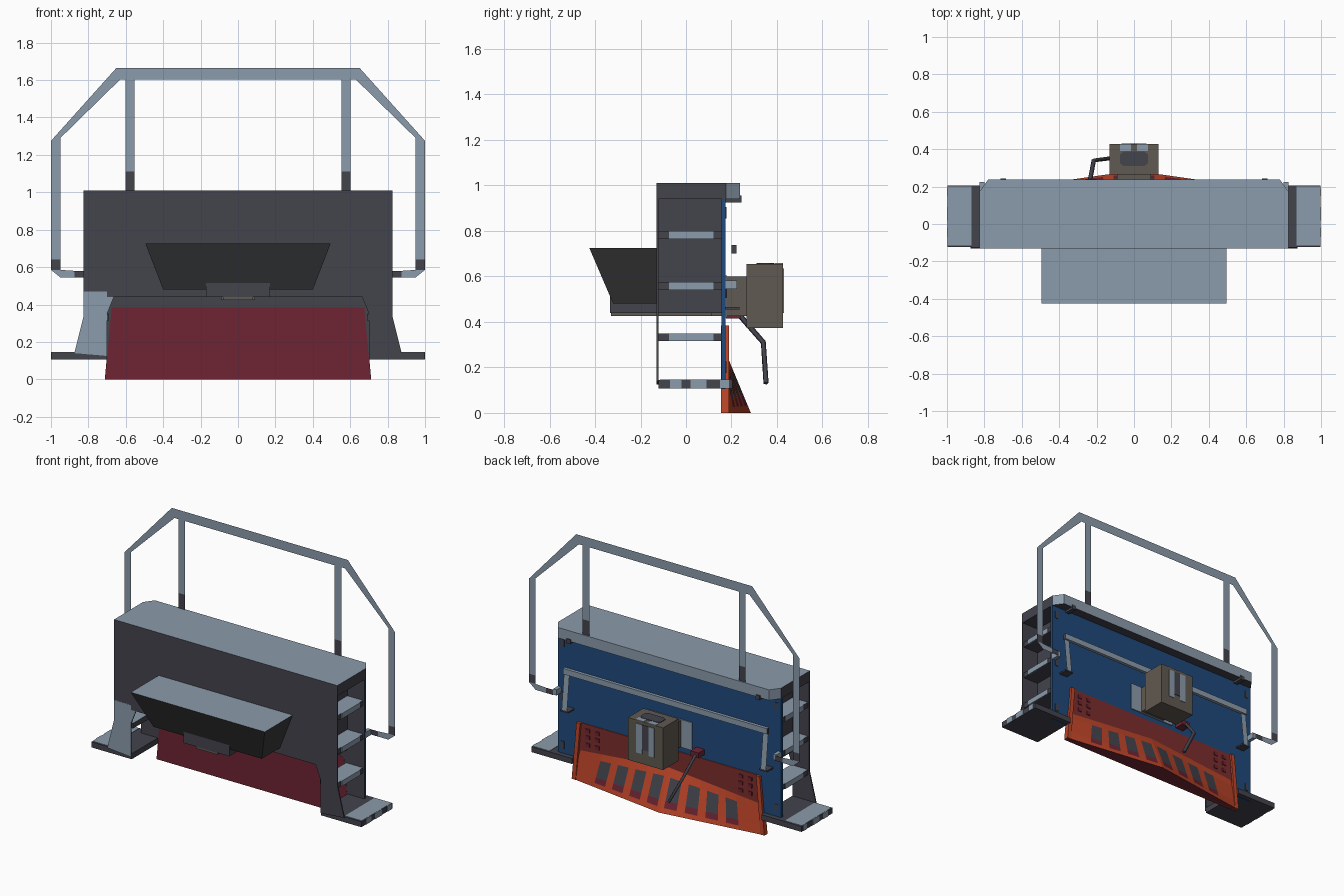
import bpy, bmesh
from mathutils import Vector

if "Cube" in bpy.data.objects:
    bpy.data.objects.remove(bpy.data.objects["Cube"])


def mat(name, rgb):
    m = bpy.data.materials.new(name)
    m.diffuse_color = (*rgb, 1)
    m.use_nodes = True
    m.node_tree.nodes["Principled BSDF"].inputs["Base Color"].default_value = m.diffuse_color
    return m


LIGHT = mat("light blue grey", (.26, .33, .41))
DARK = mat("charcoal", (.056, .056, .073))
BLACK = mat("soft black", (.04, .041, .043))
BLUE = mat("deep blue", (.014, .068, .2))
CRIMSON = mat("crimson", (.155, .018, .034))
RED = mat("dark red", (.2, .027, .025))
ORANGE = mat("orange red", (.52, .06, .022))
BROWN = mat("warm grey", (.118, .1, .082))


def make(name, verts, faces, mats, rule=None, fix=True):
    """Mesh object; rule(normal, centre) gives the material index."""
    bm = bmesh.new()
    vs = [bm.verts.new(v) for v in verts]
    for f in faces:
        bm.faces.new([vs[i] for i in f])
    if fix:
        bmesh.ops.recalc_face_normals(bm, faces=bm.faces)
    bm.normal_update()
    if rule:
        for f in bm.faces:
            f.material_index = rule(f.normal, f.calc_center_median())
    me = bpy.data.meshes.new(name)
    bm.to_mesh(me)
    bm.free()
    for m in mats:
        me.materials.append(m)
    ob = bpy.data.objects.new(name, me)
    bpy.context.collection.objects.link(ob)
    return ob


def prism(name, pts, axis, a, b, mats, rule=None):
    """Outline swept along an axis from a to b."""
    put = {'x': lambda u, v, w: (w, u, v), 'y': lambda u, v, w: (u, w, v),
           'z': lambda u, v, w: (u, v, w)}[axis]
    n = len(pts)
    verts = [put(u, v, w) for w in (a, b) for u, v in pts]
    faces = [list(range(n)), list(range(n, 2 * n))]
    faces += [(i, (i + 1) % n, n + (i + 1) % n, n + i) for i in range(n)]
    return make(name, verts, faces, mats, rule)


def box(name, x0, x1, y0, y1, z0, z1, mats, rule=None):
    return prism(name, [(x0, y0), (x1, y0), (x1, y1), (x0, y1)], 'z', z0, z1, mats, rule)


def flat(name, pts, y, m):
    """Flat sheet facing front and back, outline in x and z."""
    return make(name, [(x, y, z) for x, z in pts], [range(len(pts))], [m])


# Main body, front plate and top cap
box("body_core", -.7, .7, -.13, .155, .44, .95, [DARK])
prism("top_cap", [(-.825, -.13), (.825, -.13), (.825, .175), (.78, .237),
                  (-.78, .237), (-.825, .175)], 'z', .94, 1.01, [DARK, LIGHT],
      lambda n, c: int(n.z > .5 or n.y > .3))
box("blue_front_plate", -.825, .825, .155, .173, .105, .945, [BLUE, DARK],
    lambda n, c: int(n.y < -.5))

# Hopper and draft box on the -y side
top = [(-.495, -.425, .725), (.495, -.425, .725), (.495, -.13, .725), (-.495, -.13, .725)]
low = [(-.4, -.32, .48), (.4, -.32, .48), (.4, -.11, .48), (-.4, -.11, .48)]
make("hopper", top + low, [(0, 1, 2, 3), (4, 5, 6, 7)] +
     [(i, (i + 1) % 4, 4 + (i + 1) % 4, 4 + i) for i in range(4)],
     [BLACK, LIGHT], lambda n, c: int(n.z > .8))
box("draft_box", -.17, .17, -.335, -.1, .44, .54, [DARK])
box("draft_gear", -.08, .08, -.33, .2, .425, .45, [BROWN])

for s in (-1, 1):
    side = "left" if s < 0 else "right"

    def sx(pts):
        return [(s * x, z) for x, z in pts]

    def sbox(name, x0, x1, *rest, **kw):
        return box(f"{side}_{name}", min(s * x0, s * x1), max(s * x0, s * x1), *rest, **kw)

    # Side plates enclosing the step well
    sbox("well_plate", .69, .825, -.13, -.122, .47, .95, [DARK])
    prism(side + "_lower_plate", sx([(.65, .475), (.825, .475), (.825, .34), (.875, .14),
                                     (.7, .125), (.7, .35)]), 'y', -.13, -.122,
          [DARK, LIGHT if s < 0 else DARK], lambda n, c: int(n.y < -.5))

    # Steps with pale tread noses
    for z in (.765, .54, .315):
        sbox("step", .69, .815, -.122, .155, z, z + .035, [DARK, LIGHT],
             rule=lambda n, c: int(n.z > .5))
        sbox("step_nose", .812, .82, -.075, .12, z, z + .035, [LIGHT])
    sbox("bottom_step", .7, .997, -.122, .205, .107, .144, [DARK])
    sbox("bottom_tread", .87, .995, -.115, .2, .144, .147, [LIGHT])
    for y0, y1 in ((-.07, -.02), (.02, .09), (.15, .19)):
        sbox("bottom_step_nose", .995, 1.0, y0, y1, .107, .146, [LIGHT])

    # Flat handrail sheets
    Y = .23
    flat(side + "_rail_upright", sx([(.95, .64), (1, .64), (1, 1.275), (.95, 1.29)]), Y, LIGHT)
    flat(side + "_rail_socket", sx([(.95, .585), (1, .585), (1, .64), (.95, .64)]), Y, DARK)
    flat(side + "_rail_bend", sx([(.95, .585), (1, .585), (.95, .545), (.875, .545),
                                  (.875, .58)]), Y, LIGHT)
    flat(side + "_rail_foot", sx([(.82, .545), (.875, .545), (.875, .58), (.82, .58)]), Y, DARK)
    flat(side + "_rail_slope", sx([(.95, 1.29), (1, 1.275), (.65, 1.665), (.63, 1.603)]), Y, LIGHT)
    flat(side + "_rail_top", sx([(0, 1.603), (.63, 1.603), (.65, 1.665), (0, 1.665)]), Y, LIGHT)
    flat(side + "_rail_post", sx([(.553, 1.11), (.602, 1.11), (.602, 1.603), (.553, 1.603)]), Y, LIGHT)
    flat(side + "_post_socket", sx([(.553, 1.0), (.602, 1.0), (.602, 1.11), (.553, 1.11)]), Y, DARK)
    sbox("rail_bracket", .8, .825, .17, .225, .545, .583, [LIGHT])

    # Front grab rail uprights and feet
    make(side + "_grab_post", [(s * .715, .205, .735), (s * .755, .205, .735),
                               (s * .755, .235, .46), (s * .715, .235, .46)],
         [(0, 1, 2, 3)], [LIGHT])
    sbox("grab_foot", .705, .765, .17, .236, .455, .465, [DARK])

    # Bolts and fittings on the blue plate
    for x, z in ((.79, .88), (.79, .2), (.79, .53)):
        sbox("plate_bolt", x - .012, x + .012, .173, .177, z - .025, z + .025, [DARK])
    sbox("cap_fitting", .685, .715, .173, .243, .925, .955, [DARK])

    # Plow wing: slanted slotted face meeting at the middle
    t0, t1 = Vector((0, .177, .26)), Vector((s * .655, .177, .2))
    b0, b1 = Vector((0, .285, 0)), Vector((s * .71, .185, 0))
    us = [0] + [x / .7 for k in range(4) for x in (.025 + .14 * k, .11 + .14 * k)] + [1]
    vs = [0, .2, .72, .88, 1]
    verts = [t0.lerp(t1, u).lerp(b0.lerp(b1, u), v) for u in us for v in vs]
    m = len(vs)
    faces, cols = [], []
    for i in range(len(us) - 1):
        for j in range(m - 1):
            f = [i * m + j, i * m + j + 1, (i + 1) * m + j + 1, (i + 1) * m + j]
            faces.append(f if s > 0 else f[::-1])
            cols.append({1: 1, 2: 2}.get(j, 0) if i % 2 else 0)
    wing = make(side + "_plow_wing", verts, faces, [ORANGE, DARK, CRIMSON], fix=False)
    for p, c in zip(wing.data.polygons, cols):
        p.material_index = c
    make(side + "_plow_end", [t1, b1, (s * .69, .173, 0)], [(0, 1, 2)], [ORANGE])
    make(side + "_plow_underside", [b0, b1, (s * .71, .16, 0), (0, .16, 0)],
         [(0, 1, 2, 3)], [CRIMSON])

    # Plow orange side rim and rivets
    prism(side + "_plow_rim", sx([(.65, .385), (.677, .385), (.712, 0), (.683, 0)]),
          'y', .157, .19, [ORANGE, CRIMSON], lambda n, c: int(n.y < -.5))
    for x in (.53, .6):
        for z in (.25, .3, .345):
            sbox("plow_rivet", x - .014, x + .014, .176, .183, z - .012, z + .012, [CRIMSON])

# Grab rail bar across the front
box("grab_bar", -.755, .755, .2, .222, .7, .738, [LIGHT, DARK],
    lambda n, c: int(abs(n.x) > .5))

# Plow back plate
prism("plow_plate", [(-.675, .385), (.675, .385), (.71, 0), (-.71, 0)], 'y', .154, .177,
      [RED, CRIMSON, ORANGE], lambda n, c: 1 if n.y < -.5 else 2 if abs(n.x) > .5 or n.z > .5 else 0)

# Coupler: mounting plate, stem, head with pale stripes
box("coupler_plate", -.17, .17, .173, .18, .42, .605, [LIGHT])
box("coupler_stem", -.09, .09, .11, .27, .425, .6, [BROWN])
box("coupler_head", -.13, .13, .265, .427, .373, .655, [BROWN])
for x in (-.045, .045):
    box("coupler_stripe", x - .022, x + .022, .427, .431, .44, .635, [LIGHT])
    box("coupler_top_patch", x - .03, x + .03, .39, .427, .655, .658, [LIGHT])
box("coupler_gap", -.023, .023, .427, .43, .47, .635, [DARK])
prism("coupler_top_recess", [(-.075, .325), (-.055, .31), (.055, .31), (.075, .325),
                             (.075, .37), (.055, .388), (-.055, .388), (-.075, .37)],
      'z', .655, .659, [DARK])

# Air hose with red valve
box("hose_valve", -.26, -.2, .175, .24, .415, .45, [CRIMSON])
curve = bpy.data.curves.new("air_hose", 'CURVE')
curve.dimensions = '3D'
curve.bevel_depth = .012
curve.bevel_resolution = 0
curve.use_fill_caps = True
sp = curve.splines.new('POLY')
path = [(-.235, .235, .43), (-.215, .34, .31), (-.12, .352, .13)]
sp.points.add(len(path) - 1)
for p, co in zip(sp.points, path):
    p.co = (*co, 1)
curve.materials.append(DARK)
bpy.context.collection.objects.link(bpy.data.objects.new("air_hose", curve))
